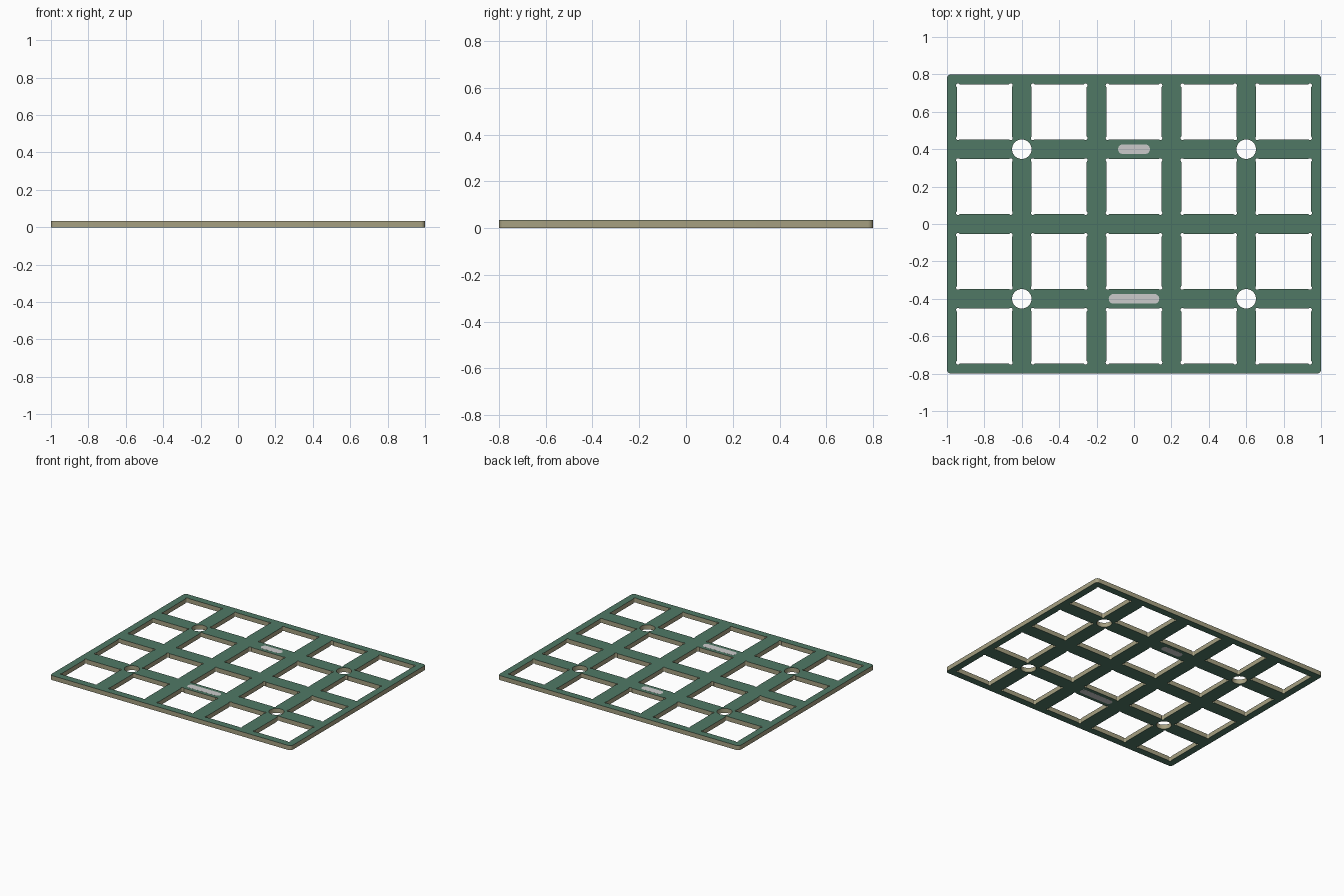
import bpy
from math import sin, cos, pi, radians

if "Cube" in bpy.data.objects:
    bpy.data.objects.remove(bpy.data.objects["Cube"])

PITCH, CORE_H, SKIN = 0.4, 0.0316, 0.001


def material(name, rgb):
    m = bpy.data.materials.new(name)
    m.diffuse_color = (*rgb, 1)
    m.use_nodes = True
    m.node_tree.nodes["Principled BSDF"].inputs["Base Color"].default_value = m.diffuse_color
    return m


def arc(cx, cy, r, a0, a1, n):
    return [(cx + r * cos(a0 + (a1 - a0) * i / n),
             cy + r * sin(a0 + (a1 - a0) * i / n)) for i in range(n + 1)]


def rounded_rect(cx, cy, hx, hy, r, n=8):
    pts = []
    for k, (sx, sy) in enumerate([(1, 1), (-1, 1), (-1, -1), (1, -1)]):
        pts += arc(cx + sx * (hx - r), cy + sy * (hy - r), r,
                   k * pi / 2, (k + 1) * pi / 2, n)
    return pts


def switch_hole(cx, cy, h=0.147, inset=0.006, r=0.0105):
    # square opening with a round relief in every corner
    pts = []
    for k in range(4):
        a = pi / 4 + k * pi / 2
        c = (h - inset) * 2 ** 0.5
        pts += arc(cx + c * cos(a), cy + c * sin(a), r,
                   a - radians(100.2), a + radians(100.2), 12)
    return pts


def slab(name, outlines, z0, z1, mat):
    # filled outlines with holes, extruded from z0 to z1
    cu = bpy.data.curves.new(name, 'CURVE')
    cu.dimensions, cu.fill_mode = '2D', 'BOTH'
    cu.extrude = (z1 - z0) / 2
    for pts in outlines:
        s = cu.splines.new('POLY')
        s.points.add(len(pts) - 1)
        for p, (x, y) in zip(s.points, pts):
            p.co = (x, y, 0, 1)
        s.use_cyclic_u = True
    cu.materials.append(mat)
    ob = bpy.data.objects.new(name, cu)
    bpy.context.collection.objects.link(ob)
    ob.location.z = (z0 + z1) / 2
    bpy.ops.object.select_all(action='DESELECT')
    ob.select_set(True)
    bpy.context.view_layer.objects.active = ob
    bpy.ops.object.convert(target='MESH')
    bpy.ops.object.shade_smooth_by_angle(angle=radians(30))
    return ob


green = material("green_mask", (0.08, 0.19, 0.13))
tan = material("board_core", (0.38, 0.35, 0.22))
pale = material("label_grey", (0.55, 0.55, 0.55))

# plate outline, switch openings and mounting holes
shape = [rounded_rect(0, 0, 1.0, 0.8, 0.022)]
shape += [switch_hole((i - 2) * PITCH, (j - 1.5) * PITCH)
          for i in range(5) for j in range(4)]
shape += [arc(x, y, 0.052, 0, 2 * pi * 47 / 48, 47)
          for x in (-0.6, 0.6) for y in (-0.4, 0.4)]

# layered board
top = CORE_H + 2 * SKIN
slab("bottom_mask", shape, 0, SKIN, green)
slab("plate_core", shape, SKIN, SKIN + CORE_H, tan)
slab("top_mask", shape, SKIN + CORE_H, top, green)

# blank label pads on both faces
for name, y, hx in [("back_label", 0.4, 0.085), ("front_label", -0.4, 0.135)]:
    pad = [rounded_rect(0, y, hx, 0.026, 0.0255)]
    slab(name + "_top", pad, top, top + 0.0006, pale)
    slab(name + "_bottom", pad, -0.0006, 0, pale)
